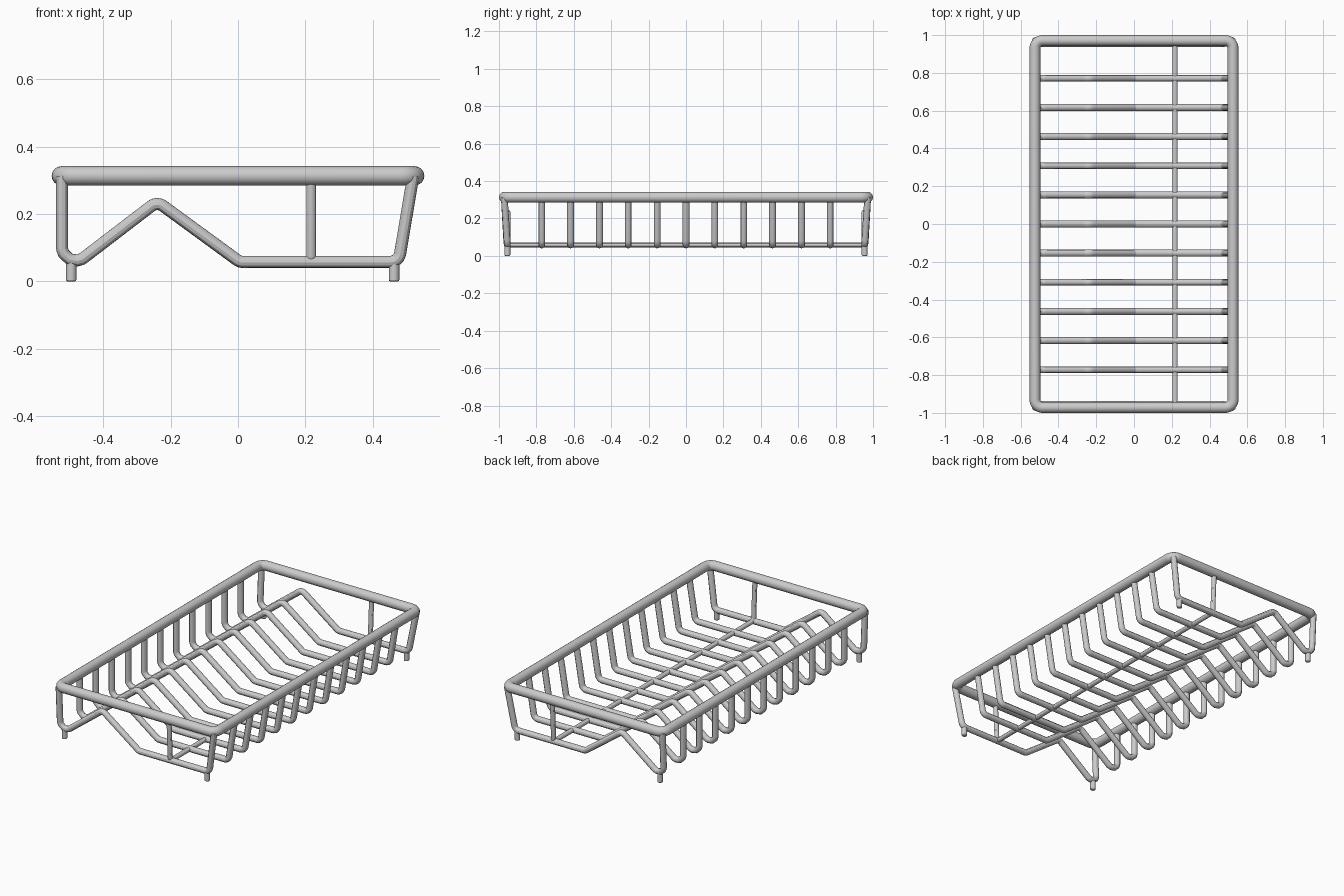
import bpy
from math import tan, cos
from mathutils import Vector

if "Cube" in bpy.data.objects:
    bpy.data.objects.remove(bpy.data.objects["Cube"])


def fillet(points, radii, closed=False, steps=6):
    """Round the corners of a 3D polyline with true circular arcs."""
    pts = [Vector(p) for p in points]
    out = []
    n = len(pts)
    for i, p in enumerate(pts):
        if radii[i] == 0 or (not closed and i in (0, n - 1)):
            out.append(p)
            continue
        a = (pts[i - 1] - p).normalized()
        b = (pts[(i + 1) % n] - p).normalized()
        half_turn = (-a).angle(b) / 2
        t = radii[i] * tan(half_turn)
        centre = p + (a + b).normalized() * (radii[i] / cos(half_turn))
        start, end = p + a * t - centre, p + b * t - centre
        for k in range(steps + 1):
            d = start.lerp(end, k / steps).normalized()
            out.append(centre + d * radii[i])
    return out


def wire(name, points, radius, closed=False, resolution=4):
    """Round wire along a path, converted to a mesh."""
    cu = bpy.data.curves.new(name, 'CURVE')
    cu.dimensions = '3D'
    cu.bevel_depth = radius
    cu.bevel_resolution = resolution
    cu.use_fill_caps = True
    sp = cu.splines.new('POLY')
    sp.points.add(len(points) - 1)
    for sp_pt, p in zip(sp.points, points):
        sp_pt.co = (*p, 1)
    sp.use_cyclic_u = closed
    ob = bpy.data.objects.new(name, cu)
    bpy.context.collection.objects.link(ob)
    bpy.ops.object.select_all(action='DESELECT')
    ob.select_set(True)
    bpy.context.view_layer.objects.active = ob
    bpy.ops.object.convert(target='MESH')
    bpy.ops.object.shade_smooth_by_angle()
    return bpy.context.object


RIM_Z, FLOOR_Z = 0.3135, 0.058
END_Y, RIM_Y, RIM_X = 0.955, 0.9715, 0.5245

# Thick top rim
corners = [(-RIM_X, -RIM_Y), (RIM_X, -RIM_Y), (RIM_X, RIM_Y), (-RIM_X, RIM_Y)]
wire("top_rim", fillet([(x, y, RIM_Z) for x, y in corners], [0.04] * 4, True),
     0.0285, closed=True, resolution=6)

# Bent cross wires; the two end ones lean outward to meet the rim
profile = [(-0.522, RIM_Z), (-0.522, 0.021), (-0.24, 0.237),
           (0.005, FLOOR_Z), (0.477, FLOOR_Z), (0.52, RIM_Z)]
bends = [0, 0.04, 0.03, 0.03, 0.03, 0]


def cross_wire(name, y, top_y):
    path = [(x, top_y if z == RIM_Z else y, z) for x, z in profile]
    wire(name, fillet(path, bends), 0.018)


for i in range(-5, 6):
    cross_wire(f"cross_wire_{i + 6}", i * 0.1543, i * 0.1543)
for label, s in (("front", -1), ("back", 1)):
    cross_wire(f"{label}_end_wire", s * END_Y, s * RIM_Y)

# Thin lengthwise wire, turned up at both ends to the rim
long_path = [(0.217, -RIM_Y, RIM_Z), (0.217, -END_Y - 0.003, FLOOR_Z),
             (0.217, END_Y + 0.003, FLOOR_Z), (0.217, RIM_Y, RIM_Z)]
wire("lengthwise_wire", fillet(long_path, [0, 0.02, 0.02, 0]), 0.014)

# Four small feet with softened ends
for side, x in (("left", -0.495), ("right", 0.463)):
    for label, y in (("front", -END_Y), ("back", END_Y)):
        bpy.ops.mesh.primitive_cylinder_add(
            vertices=16, radius=0.0155, depth=0.06, location=(x, y, 0.03))
        foot = bpy.context.object
        foot.name = f"{label}_{side}_foot"
        bev = foot.modifiers.new("soft_ends", 'BEVEL')
        bev.width = 0.005
        bev.segments = 2
        bpy.ops.object.shade_smooth_by_angle()
